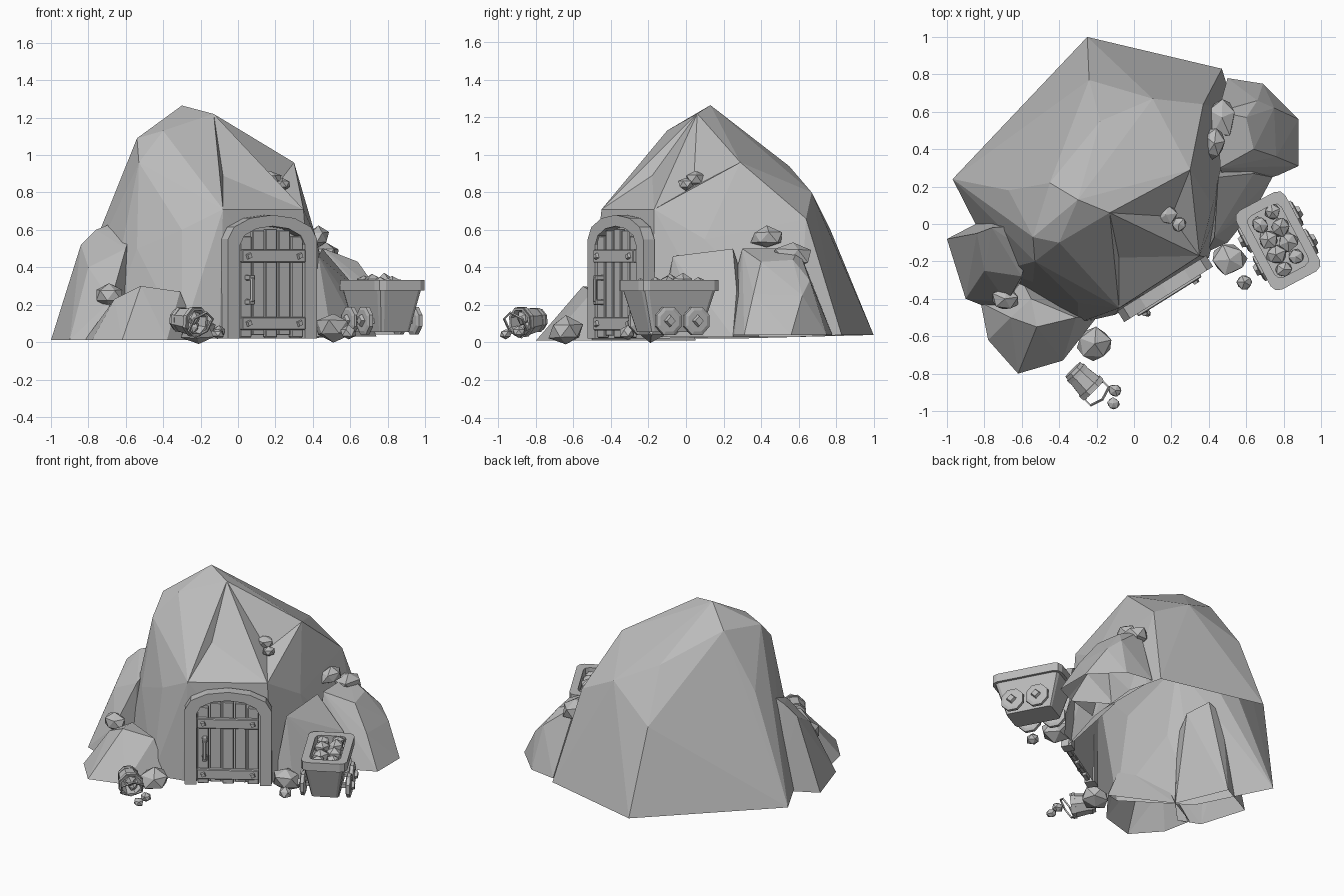
import bpy, bmesh, math, random
from mathutils import Matrix, Vector
from mathutils.geometry import closest_point_on_tri

random.seed(4)
default = bpy.data.objects.get("Cube")
if default:
    bpy.data.objects.remove(default, do_unlink=True)

stone_grey = bpy.data.materials.new("stone grey")
stone_grey.use_nodes = True
stone_grey.diffuse_color = (.5, .5, .5, 1)
stone_grey.node_tree.nodes["Principled BSDF"].inputs["Base Color"].default_value = (.5, .5, .5, 1)

T = Matrix.Translation


def rot(deg, axis):
    return Matrix.Rotation(math.radians(deg), 4, axis)


def finish(name, bm, matrix=Matrix()):
    bmesh.ops.transform(bm, matrix=matrix, verts=bm.verts)
    bmesh.ops.recalc_face_normals(bm, faces=bm.faces)
    mesh = bpy.data.meshes.new(name)
    bm.to_mesh(mesh)
    bm.free()
    mesh.materials.append(stone_grey)
    obj = bpy.data.objects.new(name, mesh)
    bpy.context.collection.objects.link(obj)
    return obj


def rock(name, points, dents=()):
    """Faceted rock: hull around corner points, pushed in at dents, open underneath."""
    bm = bmesh.new()
    for p in points:
        bm.verts.new(p)
    bmesh.ops.convex_hull(bm, input=bm.verts)
    loose = [v for v in bm.verts if not v.link_faces]
    bmesh.ops.delete(bm, geom=loose, context='VERTS')
    bmesh.ops.recalc_face_normals(bm, faces=bm.faces)
    under = [f for f in bm.faces if f.normal.z < -.8]
    bmesh.ops.delete(bm, geom=under, context='FACES')
    for dent in dents:
        p = Vector(dent)
        bmesh.ops.triangulate(bm, faces=bm.faces)
        face = min(bm.faces, key=lambda f: (closest_point_on_tri(p, *[v.co for v in f.verts]) - p).length)
        bmesh.ops.poke(bm, faces=[face])["verts"][0].co = p
    return finish(name, bm)


def stone(name, loc, size, matrix=Matrix()):
    """Small angular stone."""
    bm = bmesh.new()
    bmesh.ops.create_icosphere(bm, subdivisions=1, radius=1)
    for v in bm.verts:
        v.co *= random.uniform(.85, 1.1)
    scale = Matrix.Diagonal((*size, 1))
    return finish(name, bm, matrix @ T(loc) @ scale @ rot(random.uniform(0, 90), 'Z'))


def box(name, size, loc, matrix=Matrix(), bevel=0):
    bm = bmesh.new()
    bmesh.ops.create_cube(bm, size=1, matrix=T(loc) @ Matrix.Diagonal((*size, 1)))
    if bevel:
        bmesh.ops.bevel(bm, geom=bm.edges[:], offset=bevel, segments=1, affect='EDGES')
    return finish(name, bm, matrix)


def lathe(name, profile, sides, matrix):
    """Spin (radius, height) pairs around z."""
    bm = bmesh.new()
    rows = []
    for i in range(sides):
        a = math.tau * (i + .5) / sides
        rows.append([bm.verts.new((r * math.cos(a), r * math.sin(a), h)) for r, h in profile])
    for i in range(sides):
        a, b = rows[i], rows[(i + 1) % sides]
        for j in range(len(profile) - 1):
            bm.faces.new((a[j], b[j], b[j + 1], a[j + 1]))
    bmesh.ops.remove_doubles(bm, verts=bm.verts, dist=.0001)
    return finish(name, bm, matrix)


def band(name, outer, inner, depth, matrix, closed=True):
    """Solid band between two outlines, thickened along depth."""
    bm = bmesh.new()
    d = Vector(depth)
    rows = []
    for o, i in zip(outer, inner):
        o, i = Vector(o), Vector(i)
        rows.append([bm.verts.new(p) for p in (o, i, i + d, o + d)])
    n = len(rows)
    for k in range(n if closed else n - 1):
        a, b = rows[k], rows[(k + 1) % n]
        for j in range(4):
            bm.faces.new((a[j], b[j], b[(j + 1) % 4], a[(j + 1) % 4]))
    if not closed:
        bm.faces.new(rows[0])
        bm.faces.new(rows[-1])
    return finish(name, bm, matrix)


# Mountain and its large flanking rocks
rock("mountain", [
    (-.97, .24, .02), (-.25, 1, .04), (.04, .91, .04), (.47, .83, .04), (.54, .6, .03),
    (.5, .2, .03), (.4, -.18, .02), (-.1, -.485, .02), (-.3, -.53, .02), (-.72, -.25, .02),
    (-.67, .18, .74), (-.6, 0, .92), (-.54, -.07, 1.09), (-.4, -.1, 1.13), (-.45, .22, 1.13),
    (-.3, .13, 1.265), (-.13, .06, 1.22), (-.53, -.2, .96), (.14, .18, 1.02), (.3, .29, .96),
    (-.18, .55, .94), (-.24, .77, .6), (.1, .67, .8), (.37, .64, .66), (.42, .1, .55),
    (-.54, -.31, .5), (-.08, -.45, .71), (.35, -.17, .71), (-.3, -.42, .6)],
    dents=[(-.08, -.18, .89), (.2, .04, .83)])
rock("front_rock", [
    (-.82, -.42, .01), (-.78, -.62, .01), (-.62, -.8, .01), (-.38, -.73, .01), (-.2, -.5, .01),
    (-.6, -.3, .01), (-.52, -.55, .3), (-.66, -.5, .23), (-.31, -.5, .27), (-.55, -.4, .28)])
rock("right_rock", [
    (-1, -.08, .01), (-.9, -.4, .01), (-.75, -.46, .01), (-.6, -.3, .01), (-.75, .05, .01),
    (-.85, -.1, .42), (-.84, -.05, .52), (-.68, -.42, .22), (-.76, -.02, .6),
    (-.64, -.01, .65), (-.57, -.15, .6), (-.6, -.28, .5), (-.8, -.25, .4)])
rock("left_rock", [
    (.5, .78, .04), (.69, .75, .04), (.88, .56, .04), (.88, .31, .04), (.77, .26, .04),
    (.5, .18, .04), (.75, .62, .25), (.76, .36, .26), (.64, .4, .43), (.6, .57, .44),
    (.46, .3, .5), (.45, .6, .5), (.66, .66, .33)])
rock("left_foot_rock", [
    (.39, -.15, .03), (.5, -.1, .03), (.66, .1, .03), (.74, .25, .03), (.5, .4, .03),
    (.56, .12, .25), (.64, .27, .28), (.45, .25, .5), (.43, -.07, .46)])

# Scattered boulders and pebbles
for name, loc, size in (
        ("ledge_boulder", (.47, .57, .46), (.08, .12, .08)),
        ("ledge_stone", (.43, .43, .56), (.06, .09, .06)),
        ("slope_stone", (.17, .05, .87), (.065, .055, .045)),
        ("slope_pebble", (.24, 0, .845), (.045, .045, .035)),
        ("side_stone", (-.69, -.4, .25), (.08, .07, .065)),
        ("door_boulder", (-.21, -.64, .06), (.11, .1, .08)),
        ("cart_boulder", (.51, -.19, .08), (.1, .09, .08)),
        ("cart_pebble", (.59, -.31, .05), (.05, .045, .04)),
        ("spilled_stone", (-.1, -.89, .055), (.042, .04, .035)),
        ("spilled_pebble", (-.11, -.96, .045), (.036, .036, .03))):
    stone(name, loc, size)

# Arched door frame, angled on the front of the mountain
door = T((.172, -.355, 0)) @ rot(32, 'Z')


def arch(half, spring, rise, y):
    top = [(half * math.cos(t), y, spring + rise * math.sin(t))
           for t in (math.pi * k / 6 for k in range(7))]
    return [(half, y, .02)] + top + [(-half, y, .02)]


band("door_frame", arch(.28, .55, .13, -.025), arch(.205, .52, .1, -.025), (0, .07, 0), door, False)

# Door planks, crossbars, bolts and handle
for k in range(5):
    x = (k - 2) * .081
    height = .505 + .1 * math.sqrt(1 - (x / .205) ** 2)
    foot = .025 + .012 * (k % 2)
    box("door_plank", (.072, .03, height - foot), (x, 0, (height + foot) / 2), door, .004)
for z in (.46, .1):
    box("door_crossbar", (.4, .03, .07), (0, -.025, z), door, .005)
    for side in (-1, 1):
        lathe("door_bolt", ((0, 0), (.022, 0), (.016, .02), (0, .02)), 4,
              door @ T((side * .16, -.035, z)) @ rot(90, 'X') @ rot(20, 'Z'))
box("door_handle", (.024, .018, .13), (-.15, -.06, .28), door, .006)
for z in (.215, .345):
    box("door_handle_mount", (.034, .055, .03), (-.15, -.035, z), door, .005)

# Mine cart tub and rim
cart = T((.77, -.09, 0)) @ rot(28, 'Z')


def rounded(hx, hy, z, c):
    quarter = [(hx, hy - c), (hx - c * .3, hy - c * .3), (hx - c, hy)]
    left = [(-x, y) for x, y in reversed(quarter)]
    upper = quarter + left
    return [(x, y, z) for x, y in upper + [(-x, -y) for x, y in upper]]


bm = bmesh.new()
loops = [[bm.verts.new(p) for p in rounded(*dims)]
         for dims in ((.09, .155, .055, .02), (.132, .222, .28, .03))]
for i in range(12):
    j = (i + 1) % 12
    bm.faces.new((loops[0][i], loops[0][j], loops[1][j], loops[1][i]))
for loop in loops:
    bm.faces.new(loop)
finish("cart_tub", bm, cart)
band("cart_rim", rounded(.149, .24, .275, .045), rounded(.1, .185, .275, .035), (0, 0, .058), cart)

# Cart wheels with hubs and axles
for y in (-.085, .085):
    box("cart_axle", (.32, .03, .03), (0, y, .115), cart)
    for side in (-1, 1):
        hub = cart @ T((side * .13, y, .115)) @ rot(side * 90, 'Y') @ rot(45, 'Z')
        lathe("cart_wheel", ((0, 0), (.06, 0), (.08, .008), (.08, .03), (.06, .036), (0, .036)), 8, hub)
        lathe("cart_wheel_nut", ((0, .036), (.034, .036), (.026, .055), (0, .055)), 4, hub)

# Ore heap in the cart
for row in range(4):
    for side in (-1, 1):
        r = random.uniform(.042, .06)
        spot = (side * .045, (row - 1.5) * .09 + side * .015, .295 + random.uniform(0, .025))
        stone("cart_ore", spot, (r, r, r * .9), cart)

# Toppled bucket with hoops, handle and ore
axis = Vector((.7, -.7, -.1)).to_track_quat('Z', 'Y').to_matrix().to_4x4()
bucket = T((-.27, -.835, .115)) @ axis
lathe("bucket", ((0, -.08), (.06, -.08), (.082, .075), (.068, .075), (.052, -.04), (0, -.04)), 8, bucket)


def circle(r, z, sides=8):
    return [(r * math.cos(t), r * math.sin(t), z)
            for t in (math.tau * (k + .5) / sides for k in range(sides))]


for z, r in ((-.06, .069), (.045, .085)):
    band("bucket_hoop", circle(r, z), circle(r - .014, z), (0, 0, .022), bucket)
tilt = T((0, 0, .08)) @ rot(28, 'X')
band("bucket_handle", circle(.084, .02, 6), circle(.074, .02, 6), (0, 0, .01), bucket @ tilt)
stone("bucket_ore", (0, .02, .04), (.042, .04, .04), bucket)
stone("bucket_ore", (.02, -.03, .025), (.036, .036, .036), bucket)
